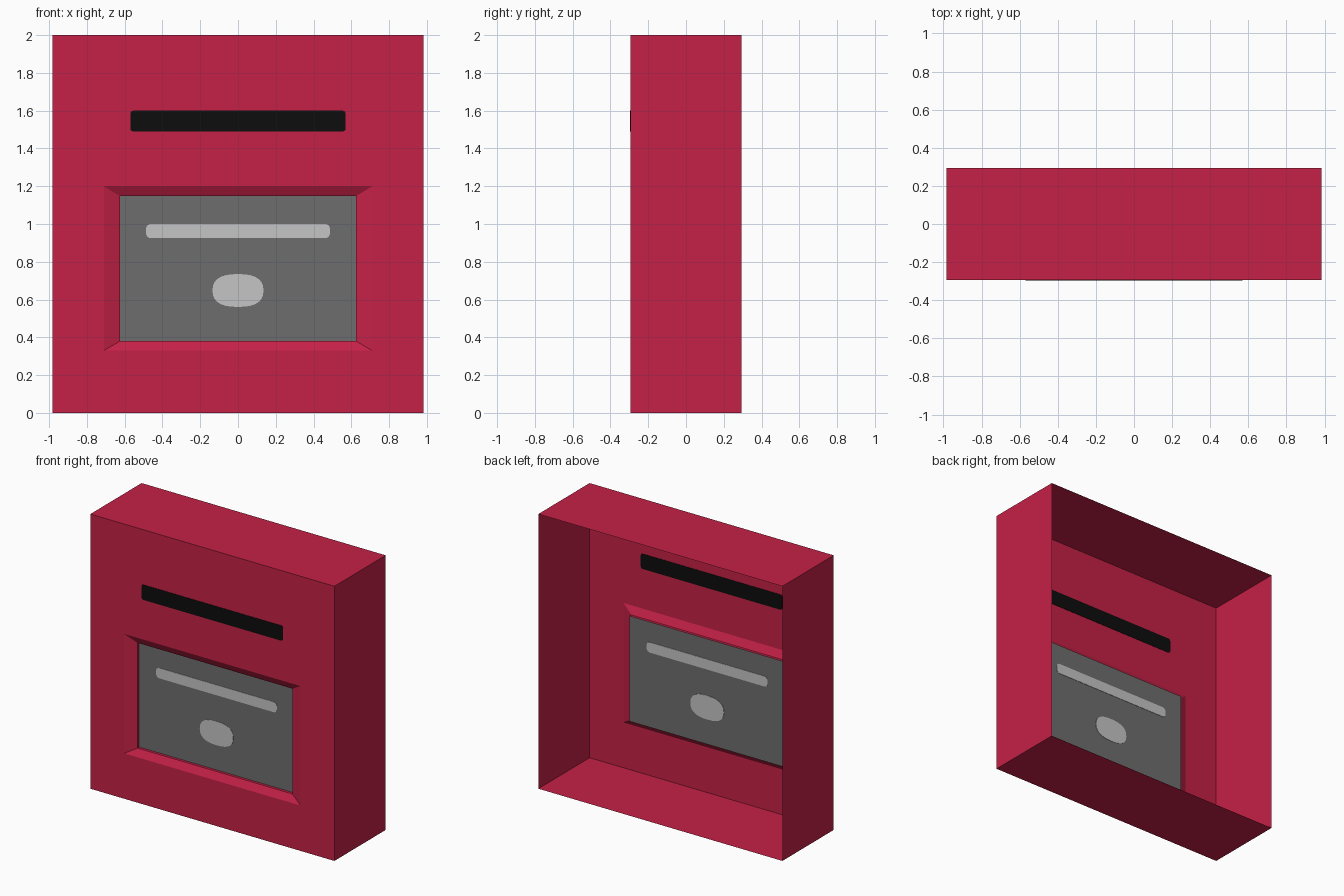
import bpy, bmesh
from math import cos, sin, pi, copysign

cube = bpy.data.objects.get("Cube")
if cube:
    bpy.data.objects.remove(cube, do_unlink=True)


def material(name, r, g, b):
    m = bpy.data.materials.new(name)
    m.use_nodes = True
    m.diffuse_color = (r, g, b, 1)
    bsdf = m.node_tree.nodes["Principled BSDF"]
    bsdf.inputs["Base Color"].default_value = (r, g, b, 1)
    bsdf.inputs["Roughness"].default_value = 0.8
    return m


RED = material("crimson", 0.56, 0.015, 0.063)
GREY = material("mid grey", 0.155, 0.155, 0.155)
LIGHT = material("light grey", 0.56, 0.56, 0.56)
BLACK = material("black", 0.004, 0.004, 0.004)

HALF_W, HALF_D, HEIGHT = 0.983, 0.295, 2.0
FRONT = -HALF_D
PANEL_Y = FRONT + 0.05


def finish(name, bm, mat):
    mesh = bpy.data.meshes.new(name)
    bm.to_mesh(mesh)
    bm.free()
    mesh.materials.append(mat)
    obj = bpy.data.objects.new(name, mesh)
    bpy.context.collection.objects.link(obj)
    return obj


def ring(bm, half_w, z0, z1, y):
    """Four corners of an upright rectangle, counter-clockwise from the front."""
    corners = ((-half_w, z0), (half_w, z0), (half_w, z1), (-half_w, z1))
    return [bm.verts.new((x, y, z)) for x, z in corners]


# Open-backed case: sides, front border, sloped recess, short recess wall
bm = bmesh.new()
rings = [
    ring(bm, HALF_W, 0, HEIGHT, HALF_D),
    ring(bm, HALF_W, 0, HEIGHT, FRONT),
    ring(bm, 0.71, 0.33, 1.2, FRONT),
    ring(bm, 0.625, 0.38, 1.147, FRONT + 0.03),
    ring(bm, 0.625, 0.38, 1.147, PANEL_Y),
]
for outer, inner in zip(rings, rings[1:]):
    for i in range(4):
        j = (i + 1) % 4
        bm.faces.new((outer[i], outer[j], inner[j], inner[i]))
finish("case_shell", bm, RED)

# Grey panel closing the recess
bm = bmesh.new()
bm.faces.new(ring(bm, 0.625, 0.38, 1.147, PANEL_Y))
finish("recess_panel", bm, GREY)


def plate(name, outline, y, mat, thick=0.005):
    """Thin plate set through a sheet so it shows on both sides."""
    bm = bmesh.new()
    face = bm.faces.new([bm.verts.new((x, y - thick / 2, z)) for x, z in outline])
    ext = bmesh.ops.extrude_face_region(bm, geom=[face], use_keep_orig=True)
    moved = [v for v in ext["geom"] if isinstance(v, bmesh.types.BMVert)]
    bmesh.ops.translate(bm, verts=moved, vec=(0, thick, 0))
    bmesh.ops.recalc_face_normals(bm, faces=bm.faces)
    return finish(name, bm, mat)


def rounded_bar(half_w, z0, z1, r, steps=4):
    """Rectangle outline with rounded corners."""
    points = []
    for q, (sx, z) in enumerate(((1, z1 - r), (-1, z1 - r), (-1, z0 + r), (1, z0 + r))):
        for k in range(steps + 1):
            a = (q + k / steps) * pi / 2
            points.append((sx * (half_w - r) + r * cos(a), z + r * sin(a)))
    return points


def soft_oval(half_w, half_h, z, power, count=28):
    """Oval outline with slightly squared shoulders."""
    points = []
    for k in range(count):
        c, s = cos(2 * pi * k / count), sin(2 * pi * k / count)
        points.append((half_w * copysign(abs(c) ** power, c),
                       z + half_h * copysign(abs(s) ** power, s)))
    return points


# Slot, label strip and oval badge
plate("dark_slot", rounded_bar(0.57, 1.49, 1.6, 0.016), FRONT, BLACK)
plate("label_strip", rounded_bar(0.487, 0.925, 1.0, 0.026), PANEL_Y, LIGHT)
plate("oval_badge", soft_oval(0.135, 0.087, 0.648, 0.8), PANEL_Y, LIGHT)
